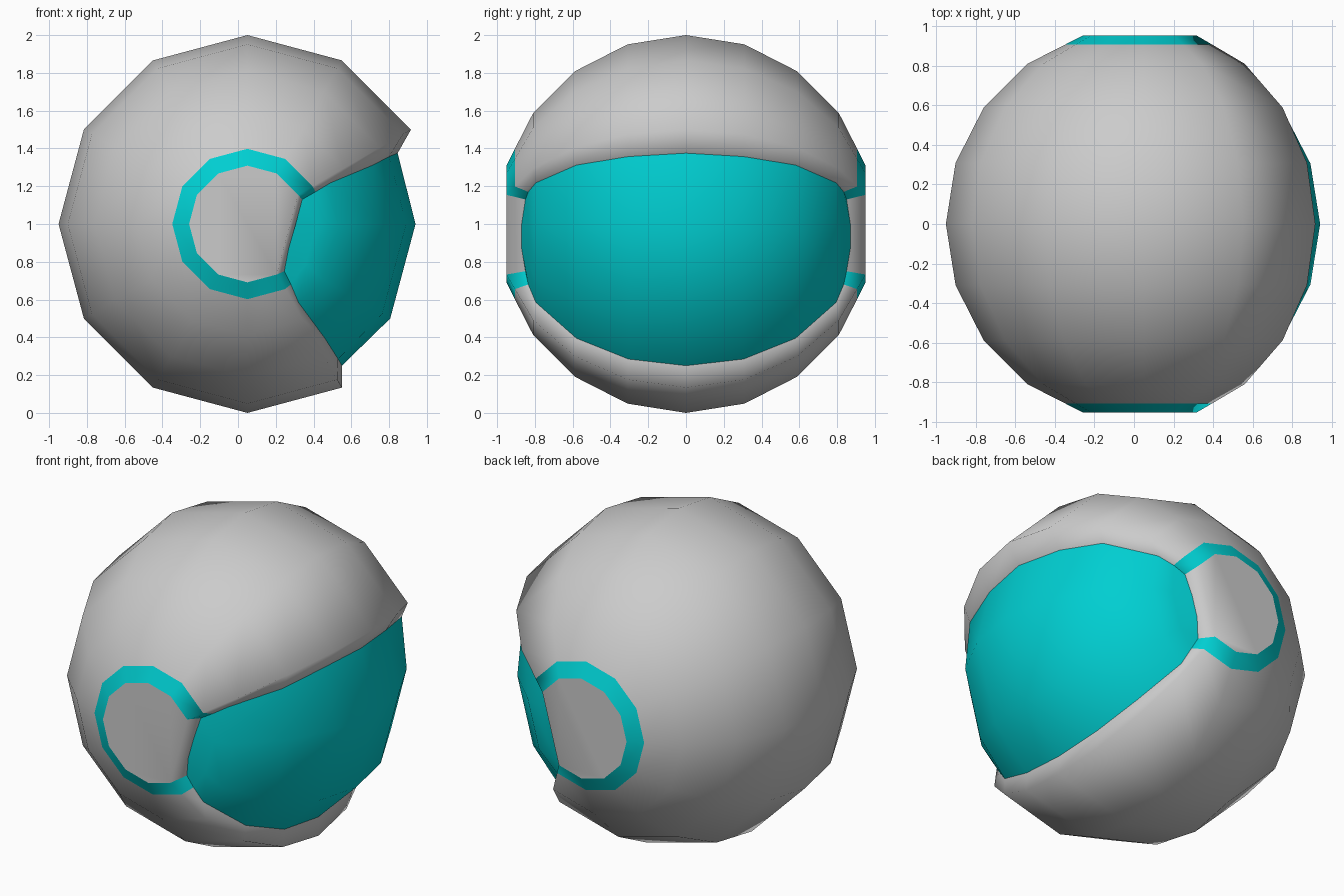
import bpy, bmesh
from math import sin, cos, radians
from mathutils import Vector

if "Cube" in bpy.data.objects:
    bpy.data.objects.remove(bpy.data.objects["Cube"])

CX, CZ = 0.05, 1.0
teal = bpy.data.materials.new("teal")
teal.diffuse_color = (0.0, 0.62, 0.64, 1)
teal.use_nodes = True
teal.node_tree.nodes["Principled BSDF"].inputs["Base Color"].default_value = teal.diffuse_color

# Half section, middle to side: (radius, y)
RINGS = [(cos(radians(18 * i)), sin(radians(18 * i))) for i in range(4)]
RINGS += [(0.398, 0.906), (0.309, 0.951)]
# Inner lip of the face opening, middle to side: (x, y, z)
LIP_TOP = [(.845, 0, 1.375), (.80, .305, 1.357), (.715, .58, 1.312),
           (.49, .795, 1.218), (.41, .835, 1.17), (.34, .85, 1.13)]
LIP_LOW = [(.55, 0, .25), (.53, .305, .285), (.46, .58, .395),
           (.32, .795, .585), (.28, .835, .68), (.245, .85, .75)]


def ring_point(i, deg, shift=0.0):
    r, y = RINGS[i]
    return Vector((CX + shift + r * cos(radians(deg)), y, CZ + r * sin(radians(deg))))


def shell_row(i):
    arc = [ring_point(i, a) for a in range(30, 301, 30)]
    return [Vector(LIP_TOP[i])] + arc + [Vector(LIP_LOW[i])]


def visor_row(i):
    if i == 5:
        mids = [Vector((.305, .87, 1.0)), Vector((.268, .87, .87))]
    elif i == 4:
        a, b = visor_row(3)[1:3], visor_row(5)[1:3]
        mids = [(p + q) / 2 for p, q in zip(a, b)]
    else:
        mids = [ring_point(i, 0, -0.11), ring_point(i, -30, -0.11)]
        for m in mids:
            m.y = LIP_TOP[i][1]
    return [Vector(LIP_TOP[i])] + mids + [Vector(LIP_LOW[i])]


def flip(row):
    return [Vector((p.x, -p.y, p.z)) for p in row]


def make(name, points, faces, mat=None):
    bm = bmesh.new()
    vs = [bm.verts.new(p) for p in points]
    for f in faces:
        bm.faces.new([vs[k] for k in f])
    bmesh.ops.recalc_face_normals(bm, faces=bm.faces[:])
    # Outward check against the centre of the head
    out = sum(f.normal.dot(f.calc_center_median() - Vector((CX - .05, 0, CZ))) * f.calc_area()
              for f in bm.faces)
    if out < 0:
        bmesh.ops.reverse_faces(bm, faces=bm.faces[:])
    for f in bm.faces:
        f.smooth = True
    me = bpy.data.meshes.new(name)
    bm.to_mesh(me)
    bm.free()
    if mat:
        me.materials.append(mat)
    ob = bpy.data.objects.new(name, me)
    bpy.context.collection.objects.link(ob)
    return ob


def loft(name, rows, mat=None):
    n = len(rows[0])
    faces = [(r * n + c, r * n + c + 1, (r + 1) * n + c + 1, (r + 1) * n + c)
             for r in range(len(rows) - 1) for c in range(n - 1)]
    return make(name, [p for row in rows for p in row], faces, mat)


# Helmet shell with its turned-in lip, and the visor set into the opening
loft("helmet_shell", [flip(shell_row(i)) for i in range(4, 0, -1)] + [shell_row(i) for i in range(5)])
loft("visor", [flip(visor_row(i)) for i in range(5, 0, -1)] + [visor_row(i) for i in range(6)], teal)

# Ear rings and flat ear caps on both sides
for side in ("left", "right"):
    rows = [shell_row(4), shell_row(5)]
    if side == "left":
        rows = [flip(r) for r in rows]
    loft("ear_ring_" + side, rows, teal)
    # Cap outline, plus the wall between its straight front edge and the visor
    make("ear_cap_" + side, rows[1], [tuple(range(1, 11)), (0, 1, 10, 11)])
